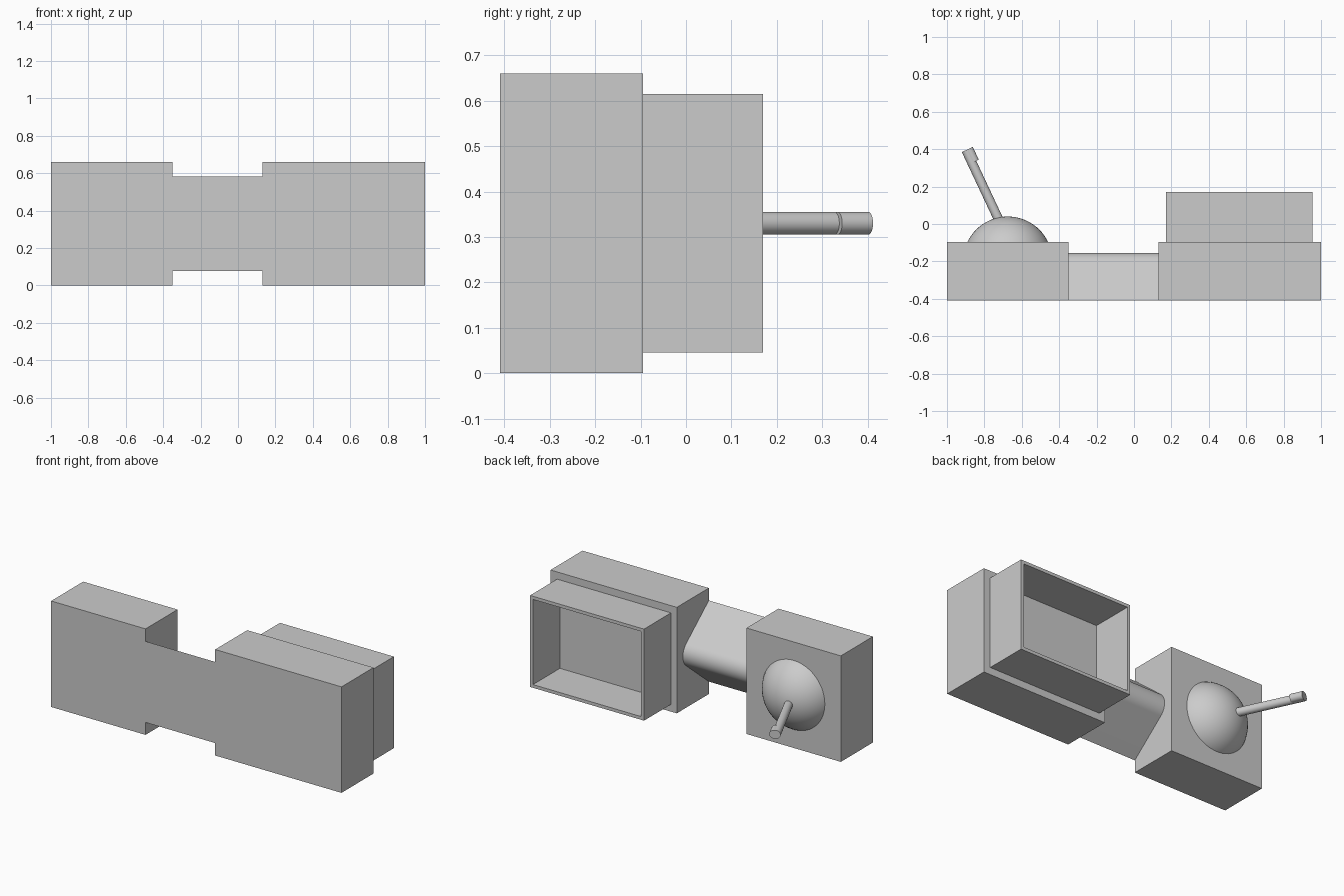
import bpy, bmesh, math
from mathutils import Vector

old = bpy.data.objects.get("Cube")
if old:
    bpy.data.objects.remove(old, do_unlink=True)

grey = bpy.data.materials.new("plain_grey")
grey.use_nodes = True
GREY = (0.6, 0.6, 0.6, 1)
grey.diffuse_color = GREY
grey.node_tree.nodes["Principled BSDF"].inputs["Base Color"].default_value = GREY

FRONT, BACK, MID_Z = -0.41, -0.095, 0.33


def finish(bm, name, smooth=False):
    bmesh.ops.recalc_face_normals(bm, faces=bm.faces)
    mesh = bpy.data.meshes.new(name)
    bm.to_mesh(mesh)
    bm.free()
    mesh.materials.append(grey)
    obj = bpy.data.objects.new(name, mesh)
    bpy.context.collection.objects.link(obj)
    bpy.ops.object.select_all(action='DESELECT')
    obj.select_set(True)
    bpy.context.view_layer.objects.active = obj
    if smooth:
        bpy.ops.object.shade_smooth_by_angle(angle=math.radians(30))
    return obj


def box(name, low, high):
    low, high = Vector(low), Vector(high)
    bm = bmesh.new()
    bmesh.ops.create_cube(bm, size=1)
    for v in bm.verts:
        v.co = (low + high) / 2 + v.co * (high - low)
    return finish(bm, name)


def rod(name, start, end, r1, r2=None):
    start, end = Vector(start), Vector(end)
    axis = end - start
    bm = bmesh.new()
    bmesh.ops.create_cone(bm, cap_ends=True, segments=64, radius1=r1,
                          radius2=r1 if r2 is None else r2, depth=axis.length)
    turn = axis.to_track_quat('Z', 'Y')
    for v in bm.verts:
        v.co = (start + end) / 2 + turn @ v.co
    return finish(bm, name, True)


def cut(target, cutter):
    mod = target.modifiers.new("cut", 'BOOLEAN')
    mod.operation, mod.solver, mod.object = 'DIFFERENCE', 'EXACT', cutter
    cutter.hide_render = True
    bpy.ops.object.select_all(action='DESELECT')
    target.select_set(True)
    bpy.context.view_layer.objects.active = target
    bpy.ops.object.modifier_apply(modifier=mod.name)
    bpy.data.objects.remove(cutter, do_unlink=True)
    bpy.ops.object.shade_smooth_by_angle(angle=math.radians(30))


# End blocks
box("ball_block", (-1, FRONT, 0), (-0.35, BACK, 0.66))
socket_block = box("socket_block", (0.13, FRONT, 0), (1, BACK, 0.66))

# Conical recess and centre peg in the socket block
socket_x, depth = 0.5625, 0.15
floor_y = BACK - depth
extra = 0.05
slope = (0.26 - 0.18) / depth
cutter = rod("recess_cutter", (socket_x, floor_y, MID_Z),
             (socket_x, BACK + extra, MID_Z), 0.18, 0.26 + slope * extra)
cut(socket_block, cutter)
rod("socket_peg", (socket_x, floor_y - 0.01, MID_Z), (socket_x, BACK - 0.005, MID_Z), 0.065)

# Open rectangular shroud around the socket
shroud = box("socket_shroud", (0.17, BACK, 0.045), (0.955, 0.17, 0.615))
wall = 0.02
cut(shroud, box("shroud_cutter", (0.17 + wall, BACK - 0.1, 0.045 + wall),
                (0.955 - wall, 0.3, 0.615 - wall)))

# Connecting bar: wedge section with a rounded back edge
half_height, nose_r, nose_y = 0.2525, 0.09, -0.245
reach = nose_y - FRONT
gap = math.hypot(reach, half_height)
tangent = math.atan2(half_height, reach) + math.acos(nose_r / gap)
tangent = math.pi - tangent
# Angle of the tangent point, measured from the back direction
section = [(FRONT, half_height)]
steps = 24
for i in range(steps + 1):
    a = tangent * (1 - 2 * i / steps)
    section.append((nose_y + nose_r * math.cos(a), nose_r * math.sin(a)))
section.append((FRONT, -half_height))
bm = bmesh.new()
face = bm.faces.new([bm.verts.new((-0.35, y, MID_Z + z)) for y, z in section])
side = bmesh.ops.extrude_face_region(bm, geom=[face])["geom"]
bmesh.ops.translate(bm, vec=(0.48, 0, 0),
                    verts=[g for g in side if isinstance(g, bmesh.types.BMVert)])
finish(bm, "connecting_bar", True)

# Ball half sunk in its block
bm = bmesh.new()
bmesh.ops.create_uvsphere(bm, u_segments=64, v_segments=32, radius=0.239)
bmesh.ops.translate(bm, verts=bm.verts, vec=(-0.675, -0.199, MID_Z))
bmesh.ops.bisect_plane(bm, geom=bm.verts[:] + bm.edges[:] + bm.faces[:],
                       plane_co=(0, BACK - 0.02, 0), plane_no=(0, 1, 0),
                       clear_inner=True)
bmesh.ops.holes_fill(bm, edges=[e for e in bm.edges if e.is_boundary])
finish(bm, "ball", True)

# Slanted key rod with a sideways tooth at its tip
along = Vector((-0.425, 0.905, 0))
across = Vector((0.905, 0.425, 0))
tip = Vector((-0.898, 0.395, MID_Z))
rod("key_rod", tip - along * 0.46, tip, 0.025)
tooth_tip = tip + across * 0.015
rod("key_tooth", tooth_tip - along * 0.075, tooth_tip, 0.025)
